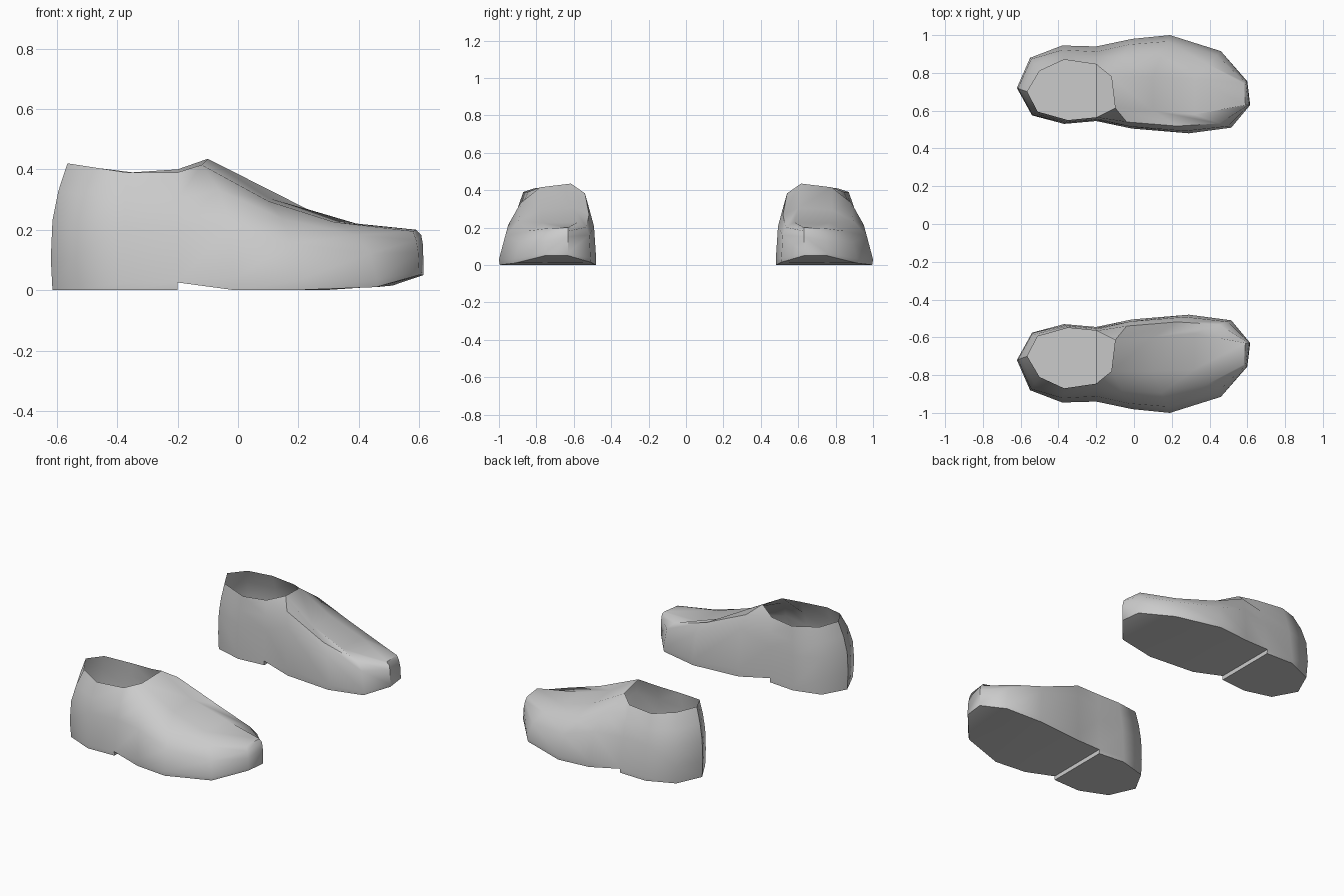
import bpy
import bmesh
import math
from mathutils import Vector

cube = bpy.data.objects.get("Cube")
if cube:
    bpy.data.objects.remove(cube, do_unlink=True)

grey = bpy.data.materials.new("plain grey")
grey.use_nodes = True
colour = (0.6, 0.6, 0.6, 1)
grey.diffuse_color = colour
grey.node_tree.nodes["Principled BSDF"].inputs["Base Color"].default_value = colour

# Side curvature from sole to top: (share of the way inward, share of the height)
HEEL = ((0.1, 0), (0, 0.25), (0.1, 0.55), (0.45, 0.78), (1, 1))
ANKLE = ((0.02, 0), (0, 0.065), (0.3, 0.55), (0.58, 0.77), (1, 1))
OUTER = ((0.02, 0), (0, 0.1), (0.15, 0.52), (0.48, 0.8), (1, 1))
INNER = ((0.02, 0), (0, 0.1), (0.1, 0.68), (0.32, 0.88), (1, 1))

# Columns: sole outline point, then rim or ridge point, then side curve
heel = ((-0.62, 0.72, 0), (-0.565, 0.70, 0.42), HEEL)
outer = [
    ((-0.55, 0.88, 0), (-0.5, 0.81, 0.41), HEEL),
    ((-0.38, 0.945, 0), (-0.37, 0.87, 0.39), ANKLE),
    ((-0.2, 0.94, 0), (-0.2, 0.845, 0.39), ANKLE),
    ((-0.01, 0.98, 0), (-0.12, 0.78, 0.415), OUTER),
    ((0.19, 1, 0), (0.1, 0.78, 0.295), OUTER),
    ((0.46, 0.915, 0.01), (0.32, 0.77, 0.225), OUTER),
    ((0.6, 0.755, 0.05), (0.58, 0.745, 0.195), OUTER),
]
inner = [
    ((-0.54, 0.575, 0), (-0.51, 0.595, 0.41), HEEL),
    ((-0.37, 0.53, 0), (-0.35, 0.55, 0.39), ANKLE),
    ((-0.2, 0.545, 0), (-0.2, 0.565, 0.4), ANKLE),
    ((-0.01, 0.505, 0), (-0.1, 0.615, 0.435), INNER),
    ((0.29, 0.48, 0), (0.1, 0.6, 0.305), INNER),
    ((0.515, 0.51, 0.015), (0.32, 0.58, 0.228), INNER),
    ((0.615, 0.63, 0.05), (0.59, 0.63, 0.2), INNER),
]
STEP, FRONT = 2, 3  # column pairs at the heel step and the front of the opening


def build_shoe(name, side):
    bm = bmesh.new()

    def column(spec):
        low, high, curve = Vector(spec[0]), Vector(spec[1]), spec[2]
        verts = []
        for inward, up in curve:
            p = low.lerp(high, inward)
            p.z = low.z + up * (high.z - low.z)
            verts.append(bm.verts.new((p.x, p.y * side, p.z)))
        return verts

    back = column(heel)
    left = [column(c) for c in outer]
    right = [column(c) for c in inner]

    # Walls all the way round, notched in front of the heel
    ring = [back] + left + right[::-1]
    for a, b in zip(ring, ring[1:] + ring[:1]):
        for k in range(len(back) - 1):
            face = [a[k], b[k], b[k + 1], a[k + 1]]
            if k == 0:
                for row in (left, right):
                    if {id(a), id(b)} == {id(row[STEP]), id(row[FRONT])}:
                        face.remove(row[STEP][0])
            bm.faces.new(face)

    # Sole, arch and heel step
    bm.faces.new((back[0], left[0][0], right[0][0]))
    for i in range(len(left) - 1):
        k = 1 if i == STEP else 0
        bm.faces.new((left[i][k], left[i + 1][0], right[i + 1][0], right[i][k]))
    a, b = left[STEP], right[STEP]
    bm.faces.new((a[0], a[1], b[1], b[0]))

    # Instep and toe top
    for i in range(FRONT, len(left) - 1):
        bm.faces.new((left[i][-1], left[i + 1][-1], right[i + 1][-1], right[i][-1]))

    bmesh.ops.recalc_face_normals(bm, faces=bm.faces)
    mesh = bpy.data.meshes.new(name)
    bm.to_mesh(mesh)
    bm.free()
    mesh.materials.append(grey)
    shoe = bpy.data.objects.new(name, mesh)
    bpy.context.collection.objects.link(shoe)
    bpy.ops.object.select_all(action="DESELECT")
    shoe.select_set(True)
    bpy.context.view_layer.objects.active = shoe
    bpy.ops.object.shade_smooth_by_angle(angle=math.radians(50))


build_shoe("left_shoe", 1)
build_shoe("right_shoe", -1)
